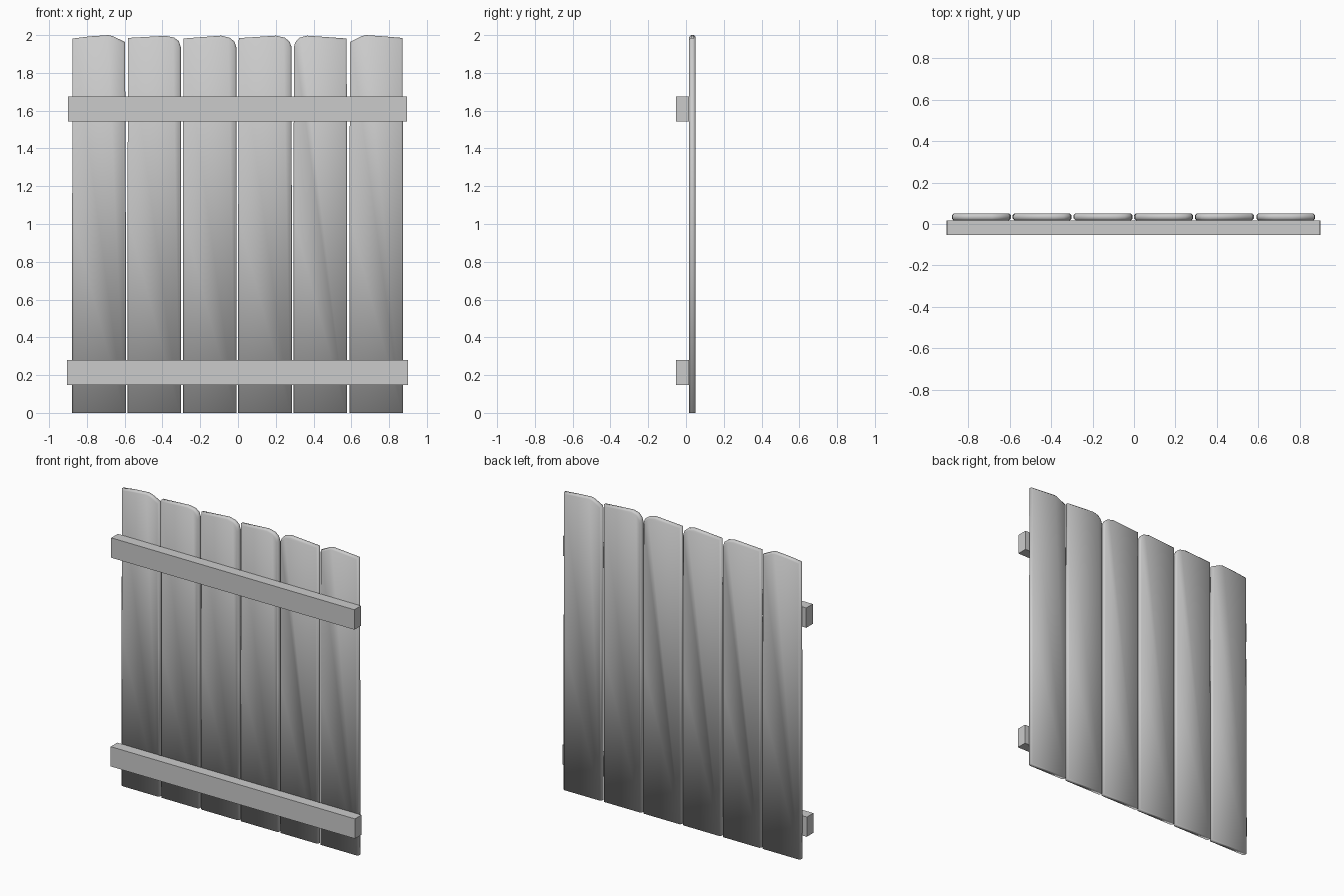
import bpy, bmesh

if "Cube" in bpy.data.objects:
    bpy.data.objects.remove(bpy.data.objects["Cube"])

Y_FRONT, Y_BACK = 0.017, 0.051

# Top edge shapes: (offset from plank centre, height), left to right
PLANKS = [
    (-0.736, [(-.139, 1.982), (-.05, 1.993), (.05, 2.0), (.075, 1.994), (.138, 1.963)]),
    (-0.443, [(-.139, 1.985), (.06, 1.996), (.105, 1.987), (.13, 1.968), (.14, 1.938)]),
    (-0.149, [(-.14, 1.982), (.06, 1.997), (.105, 1.986), (.13, 1.966), (.14, 1.935)]),
    (0.143, [(-.139, 1.984), (.06, 1.997), (.105, 1.986), (.13, 1.966), (.14, 1.938)]),
    (0.436, [(-.14, 1.938), (-.132, 1.963), (-.11, 1.986), (-.07, 1.997), (.139, 1.982)]),
    (0.732, [(-.139, 1.963), (-.075, 1.995), (-.055, 2.0), (.03, 1.994), (.139, 1.985)]),
]


def plank(name, cx, top):
    """Board outline lofted through four layers so its edges are rounded."""
    bm = bmesh.new()
    outline = [(-.142, 0), (-.142, 1.0)] + top + [(.142, 1.0), (.142, 0)]
    layers = [(Y_FRONT, .009), (Y_FRONT + .009, 0), (Y_BACK - .009, 0), (Y_BACK, .009)]
    rings = []
    for y, inset in layers:
        k = 1 - inset / .142
        rings.append([bm.verts.new((cx + x * k, y, z - (inset if z > 1.5 else 0)))
                      for x, z in outline])
    n = len(outline)
    for a, b in zip(rings, rings[1:]):
        for i in range(n):
            j = (i + 1) % n
            bm.faces.new((a[i], a[j], b[j], b[i]))
    bm.faces.new(rings[0])
    bm.faces.new(rings[-1][::-1])
    bmesh.ops.recalc_face_normals(bm, faces=bm.faces)
    for f in bm.faces:
        f.smooth = True
    mesh = bpy.data.meshes.new(name)
    bm.to_mesh(mesh)
    bm.free()
    bpy.context.collection.objects.link(bpy.data.objects.new(name, mesh))


def rail(name, x0, x1, z0, z1):
    """Square-edged cross rail on the front of the planks."""
    y0, y1 = -0.052, Y_FRONT
    bpy.ops.mesh.primitive_cube_add(size=1, location=((x0 + x1) / 2, (y0 + y1) / 2, (z0 + z1) / 2))
    ob = bpy.context.object
    ob.name = name
    ob.scale = (x1 - x0, y1 - y0, z1 - z0)
    bpy.ops.object.transform_apply(location=False, rotation=False, scale=True)


# Upright planks
for i, (cx, top) in enumerate(PLANKS):
    plank(f"plank_{i + 1}", cx, top)

# Cross rails
rail("upper_rail", -0.9, 0.896, 1.542, 1.675)
rail("lower_rail", -0.904, 0.9, 0.148, 0.28)
